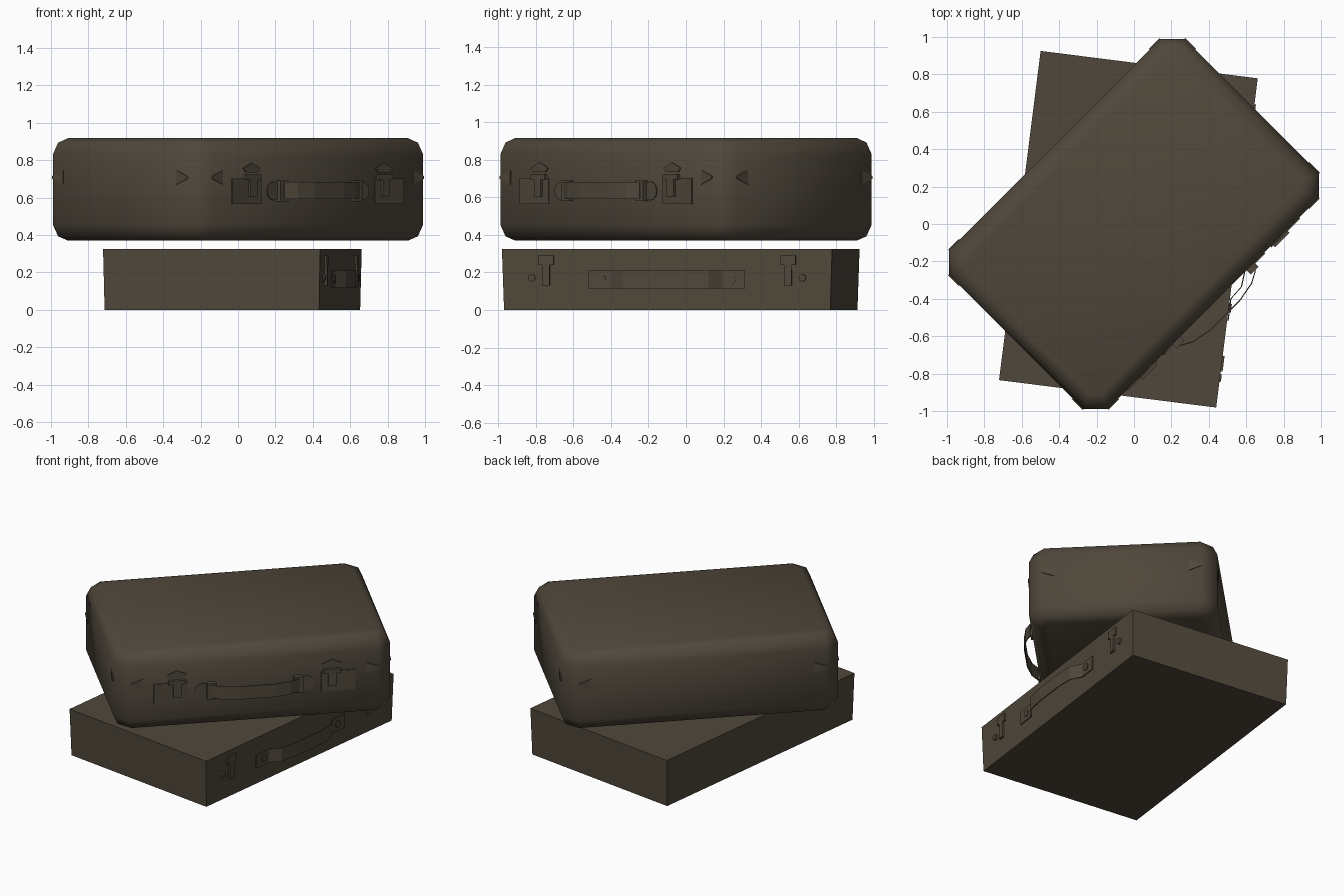
import bpy, bmesh, math
from mathutils import Matrix, Vector

if "Cube" in bpy.data.objects:
    bpy.data.objects.remove(bpy.data.objects["Cube"])

brown = bpy.data.materials.new("dark brown leather")
brown.diffuse_color = (0.080, 0.064, 0.044, 1)
brown.use_nodes = True
brown.node_tree.nodes["Principled BSDF"].inputs["Base Color"].default_value = brown.diffuse_color

# Each case is laid out with its length on local x and its front on local -y
TOP = Matrix.Rotation(math.radians(45), 4, 'Z')
LOW = Matrix.Translation((-0.03, -0.028, 0)) @ Matrix.Rotation(math.radians(82.8), 4, 'Z')


def finish(name, bm, smooth=False):
    bmesh.ops.recalc_face_normals(bm, faces=bm.faces)
    me = bpy.data.meshes.new(name)
    bm.to_mesh(me)
    bm.free()
    me.materials.append(brown)
    for p in me.polygons:
        p.use_smooth = smooth
    ob = bpy.data.objects.new(name, me)
    bpy.context.collection.objects.link(ob)
    return ob


def loft(name, rings, M, smooth=False):
    """Closed skin through rings of equal point count."""
    bm = bmesh.new()
    vs = [[bm.verts.new(M @ Vector(p)) for p in r] for r in rings]
    n = len(vs[0])
    for a, b in zip(vs, vs[1:]):
        for i in range(n):
            bm.faces.new((a[i], a[(i + 1) % n], b[(i + 1) % n], b[i]))
    bm.faces.new(vs[0])
    bm.faces.new(vs[-1])
    return finish(name, bm, smooth)


def plate(name, outline, face_y, depth, M):
    """Outline of (x, z) points standing out from the front face."""
    return loft(name, [[(x, y, z) for x, z in outline]
                       for y in (-face_y + 0.004, -face_y - depth)], M)


def rect(x0, x1, z0, z1):
    return [(x0, z0), (x1, z0), (x1, z1), (x0, z1)]


def disc(x, z, r, n=12):
    return [(x + r * math.cos(2 * math.pi * i / n), z + r * math.sin(2 * math.pi * i / n))
            for i in range(n)]


def tee(x, half, stem, z0, z1, z2):
    return [(x - stem, z0), (x + stem, z0), (x + stem, z1), (x + half, z1),
            (x + half, z2), (x - half, z2), (x - half, z1), (x - stem, z1)]


def strap(name, path, z0, z1, face_y, M, t=0.006):
    """Thin band following (x, stand-off) points, mirrored in x."""
    path = path + [(-x, d) for x, d in reversed(path) if x != 0]
    rings = [[(x, -face_y - d, z0), (x, -face_y - d, z1),
              (x, -face_y - d - t, z1), (x, -face_y - d - t, z0)] for x, d in path]
    return loft(name, rings, M)


# ---- Lower case: plain box with a slight draft
LX, LY = 0.887, 0.585
loft("lower_case", [[(sx * LX * k, sy * LY * k, z)
                     for sx, sy in ((-1, -1), (1, -1), (1, 1), (-1, 1))]
                    for z, k in ((0, 0.988), (0.325, 1))], LOW)
for s, side in ((-1, "left"), (1, "right")):
    plate(f"lower_latch_{side}", tee(s * 0.65, 0.042, 0.02, 0.13, 0.24, 0.29), LY, 0.010, LOW)
    plate(f"lower_stud_{side}", disc(s * 0.727, 0.172, 0.02), LY, 0.008, LOW)
    plate(f"lower_handle_rivet_{side}", disc(s * 0.35, 0.163, 0.023), LY, 0.014, LOW)
strap("lower_handle", [(-0.42, 0.002), (-0.30, 0.002), (-0.23, 0.05), (-0.1, 0.062)],
      0.115, 0.21, LY, LOW)

# ---- Upper case: chamfered footprint, rounded over at top and bottom
UX, UY, CUT = 0.891, 0.601, 0.092


def footprint(inset, z):
    a, b, c = UX - inset, UY - inset, CUT - 0.586 * inset
    return [(a - c, -b, z), (a, -b + c, z), (a, b - c, z), (a - c, b, z),
            (-a + c, b, z), (-a, b - c, z), (-a, -b + c, z), (-a + c, -b, z)]


profile = [(0.080, 0.37), (0.028, 0.393), (0.0, 0.455), (0.0, 0.83), (0.028, 0.893), (0.080, 0.917)]
loft("upper_case", [footprint(i, z) for i, z in profile], TOP, smooth=True)

# Upper latches: backing plate, hasp and pointed lid piece
for s, side in ((-1, "left"), (1, "right")):
    x = s * 0.5
    outer = sorted((s * 0.43, s * 0.65))
    plate(f"upper_latch_plate_{side}", rect(*outer, 0.565, 0.703), UY, 0.006, TOP)
    plate(f"upper_latch_hasp_{side}", tee(x, 0.055, 0.026, 0.605, 0.695, 0.722), UY, 0.02, TOP)
    plate(f"upper_latch_catch_{side}",
          [(x - 0.045, 0.735), (x + 0.045, 0.735), (x + 0.065, 0.757), (x, 0.787), (x - 0.065, 0.757)],
          UY, 0.006, TOP)
    # Handle mounts
    plate(f"upper_handle_disc_{side}", disc(s * 0.335, 0.635, 0.05), UY, 0.006, TOP)
    plate(f"upper_handle_loop_{side}", rect(s * 0.28 - 0.03, s * 0.28 + 0.03, 0.58, 0.69),
          UY, 0.032, TOP)

# Upper handle bowing outwards
strap("upper_handle", [(-0.285, 0.03), (-0.22, 0.065), (-0.11, 0.085)], 0.592, 0.682, UY, TOP)

# Corner fittings: small wedges on both sides of each corner at the seam
for k in range(4):
    M = TOP @ Matrix.Rotation(k * math.pi / 2, 4, 'Z')
    half, face = (UX, UY) if k % 2 == 0 else (UY, UX)
    for s in (-1, 1):
        e = half - CUT
        plate(f"corner_fitting_{k}_{s}",
              [(s * (e - 0.08), 0.67), (s * e, 0.70), (s * e, 0.715), (s * (e - 0.08), 0.745)],
              face, 0.005, M)
